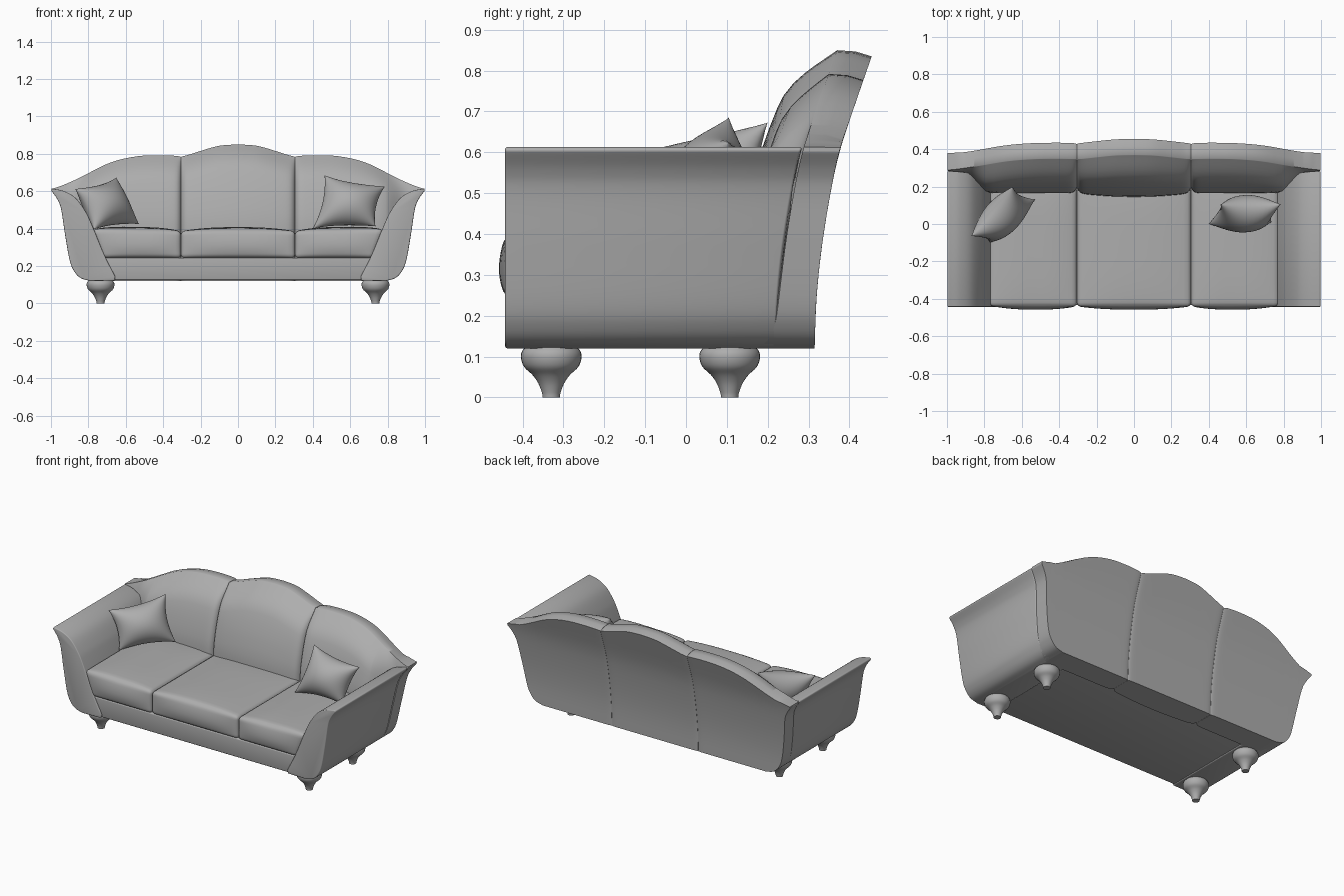
import bpy, bmesh, math
from mathutils import Vector

if "Cube" in bpy.data.objects:
    bpy.data.objects.remove(bpy.data.objects["Cube"])

# Dark grey upholstery
GREY = bpy.data.materials.new("grey_upholstery")
GREY.diffuse_color = (.42, .42, .42, 1)
GREY.use_nodes = True
GREY.node_tree.nodes["Principled BSDF"].inputs["Base Color"].default_value = GREY.diffuse_color


def finish(name, bm, bevel=0.0, angle=40):
    bmesh.ops.recalc_face_normals(bm, faces=bm.faces[:])
    if bevel:
        sharp = [e for e in bm.edges if e.calc_face_angle(0) > math.radians(50)]
        bmesh.ops.bevel(bm, geom=sharp, offset=bevel, segments=3, profile=0.5,
                        affect='EDGES', clamp_overlap=True)
    me = bpy.data.meshes.new(name)
    bm.to_mesh(me)
    bm.free()
    me.materials.append(GREY)
    ob = bpy.data.objects.new(name, me)
    bpy.context.collection.objects.link(ob)
    bpy.ops.object.select_all(action='DESELECT')
    ob.select_set(True)
    bpy.context.view_layer.objects.active = ob
    bpy.ops.object.shade_smooth_by_angle(angle=math.radians(angle))
    return ob


def loft(name, rings, bevel=0.0, angle=40):
    """Skin a list of closed rings and cap both ends."""
    bm = bmesh.new()
    rows = [[bm.verts.new(p) for p in r] for r in rings]
    n = len(rows[0])
    for a, b in zip(rows, rows[1:]):
        for i in range(n):
            j = (i + 1) % n
            bm.faces.new((a[i], a[j], b[j], b[i]))
    bm.faces.new(rows[0])
    bm.faces.new(rows[-1])
    return finish(name, bm, bevel, angle)


def spline(pts, n=6):
    """Catmull-Rom curve through 2D points."""
    p = [Vector(q) for q in pts]
    p = [2 * p[0] - p[1]] + p + [2 * p[-1] - p[-2]]
    out = []
    for a, b, c, d in zip(p, p[1:], p[2:], p[3:]):
        for k in range(n):
            t = k / n
            out.append(0.5 * (2 * b + (c - a) * t + (2 * a - 5 * b + 4 * c - d) * t * t
                              + (3 * b - a - 3 * c + d) * t ** 3))
    return out + [p[-2]]


def lookup(curve, v):
    if v <= curve[0][0]:
        return curve[0][1]
    for a, b in zip(curve, curve[1:]):
        if v <= b[0]:
            return a[1] + (b[1] - a[1]) * (v - a[0]) / (b[0] - a[0])
    return curve[-1][1]


def smooth(a, b, v):
    t = min(1, max(0, (v - a) / (b - a)))
    return t * t * (3 - 2 * t)


# Guide curves: rear lean y(z), front of back y(z), top edge z(x), arm outline z(x)
REAR = spline([(.12, .315), (.25, .32), (.4, .337), (.58, .37), (.7, .408), (.85, .46)])
FRONT = spline([(.12, .165), (.4, .165), (.5, .178), (.6, .203), (.7, .24), (.8, .285), (.85, .315)])
TOP_MID = spline([(0, .85), (.1, .843), (.2, .815), (.27, .793), (.305, .788)])
TOP_SIDE = spline([(.305, .788), (.42, .792), (.55, .785), (.69, .75), (.85, .67), (.95, .627), (1, .612)])
OUTER = spline([(.79, .12), (.84, .135), (.875, .17), (.9, .23), (.925, .37), (.945, .5), (.965, .555), (1, .605)])
INNER = spline([(.993, .614), (.93, .6), (.87, .565), (.82, .5), (.785, .43), (.715, .26), (.645, .122)])
SEAM = .305


def back_section(x, top_curve):
    ax = abs(x)
    seam = math.exp(-abs(SEAM - ax) / .012)
    top = lookup(top_curve, ax) - .005 * seam
    bot = lookup(OUTER, ax)
    s = min(1, (top - bot) / .4)
    edge = smooth(.76, .92, ax)
    crest = lookup(REAR, top) - .09
    bulge = .02 * max(0, 1 - (ax / SEAM) ** 2) - .028 * seam
    ring = []
    for i in range(12):
        z = bot + (top - .015 * s - bot) * i / 11
        ring.append((x, lookup(REAR, z) - .004 * seam, z))
    ring.append((x, crest + .045, top - .003 * s))
    drops = [d * s for d in (0, .002, .006, .013, .023, .037, .055, .08, .11, .14)]
    drops += [drops[-1] + (top - bot - drops[-1]) * i / 12 for i in range(1, 13)]
    for d in drops:
        z = top - d
        w = 1 - max(0, 1 - d / .14) ** 2.6
        y = crest + (lookup(FRONT, z) - bulge - crest) * w
        thin = lookup(REAR, z) - .09
        ring.append((x, y + (thin - y) * edge, z))
    return ring


# Back: centre panel and two side panels that sweep down to the arm tips
loft("back_centre", [back_section(.3045 * math.sin(math.pi / 2 * (i / 16 - 1)), TOP_MID) for i in range(33)], angle=55)
side_xs = [.3055 + .4845 * (1 - math.cos(math.pi / 2 * i / 20)) for i in range(20)]
side_xs += [p[0] for p in OUTER[:-1]] + [.998]
for s, side in ((-1, "left"), (1, "right")):
    loft("back_" + side, [back_section(s * x, TOP_SIDE) for x in side_xs], angle=55)

# Arms: flared cross-section run from the flat front to the leaning back
arm_profile = [Vector((.66, .122))] + OUTER + INNER[:-1]
for s, side in ((-1, "left"), (1, "right")):
    front = [(s * p[0], -.443, p[1]) for p in arm_profile]
    rear = [(s * p[0], lookup(REAR, p[1]) - .095, p[1]) for p in arm_profile]
    loft("arm_" + side, [front, rear], bevel=.007)

# Base rail under the cushions
rail = [(-.66, .125), (.66, .125), (.72, .244), (-.72, .244)]
loft("base_rail", [[(x, y, z) for x, z in rail] for y in (-.434, .3)], bevel=.006)


# Seat cushions: rounded boxes with puffed top and front
def cushion(name, x0, x1, slant):
    bm = bmesh.new()
    bmesh.ops.create_cube(bm, size=2)
    bmesh.ops.subdivide_edges(bm, edges=bm.edges[:], cuts=17, use_grid_fill=True)
    c = Vector(((x0 + x1) / 2, -.12, .314))
    h = Vector(((x1 - x0) / 2, .32, .072))
    r = .02
    for v in bm.verts:
        u = Vector([math.sin(k * math.pi / 2) for k in v.co])
        p = Vector([a * b for a, b in zip(u, h)])
        core = Vector([max(-(b - r), min(b - r, a)) for a, b in zip(p, h)])
        p = core + (p - core).normalized() * r if (p - core).length > 1e-6 else p
        puff_x = 1 - abs(u.x) ** 2.5
        p.y -= .018 * max(0, -u.y) * puff_x * (1 - u.z ** 2)
        p.z += .022 * max(0, u.z) * puff_x * (1 - abs(u.y) ** 4 * .4)
        p += c
        if slant:
            outer = max(0, u.x * slant)
            p.x += slant * outer * (p.z - .314) * .4
            p.z += .01 * outer * max(0, u.z)
        v.co = p
    finish(name, bm, angle=60)


cushion("seat_cushion_centre", -.3045, .3045, 0)
cushion("seat_cushion_left", -.748, -.3055, -1)
cushion("seat_cushion_right", .3055, .748, 1)


# Throw pillows: puffed four-cornered patches with pinched edges
def pillow(name, corners, thick, n=20):
    a, b, c, d = [Vector(p) for p in corners]
    normal = (b - a + c - d).cross(d - a + c - b).normalized()
    bm = bmesh.new()
    for sgn in (-1, 1):
        grid = []
        for i in range(n + 1):
            for j in range(n + 1):
                u, v = -math.cos(math.pi * i / n), -math.cos(math.pi * j / n)
                pu = u * (1 - .13 * (1 - v * v))
                pv = v * (1 - .13 * (1 - u * u))
                s, t = (pu + 1) / 2, (pv + 1) / 2
                p = a.lerp(b, s).lerp(d.lerp(c, s), t)
                puff = max(0, (1 - u * u) * (1 - v * v)) ** .55
                grid.append(bm.verts.new(p + normal * sgn * thick * puff))
        for i in range(n):
            for j in range(n):
                k = i * (n + 1) + j
                bm.faces.new((grid[k], grid[k + 1], grid[k + n + 2], grid[k + n + 1]))
    bmesh.ops.remove_doubles(bm, verts=bm.verts[:], dist=1e-5)
    finish(name, bm, angle=60)


pillow("pillow_left", [(-.87, -.065, .612), (-.65, .2, .673), (-.53, .13, .425), (-.77, -.1, .395)], .095)
pillow("pillow_right", [(.463, .105, .685), (.785, .105, .625), (.735, .01, .412), (.4, 0, .4)], .098)

# Turned feet
foot = spline([(.021, 0), (.023, .012), (.032, .035), (.046, .055), (.066, .074),
               (.074, .095), (.072, .112), (.06, .126)], 4)
for s, side in ((-1, "left"), (1, "right")):
    for y, end in ((-.33, "front"), (.107, "rear")):
        rings = [[(s * .735 + r * math.cos(k * math.pi / 16), y + r * math.sin(k * math.pi / 16), z)
                  for k in range(32)] for r, z in foot]
        loft(f"foot_{end}_{side}", rings)
